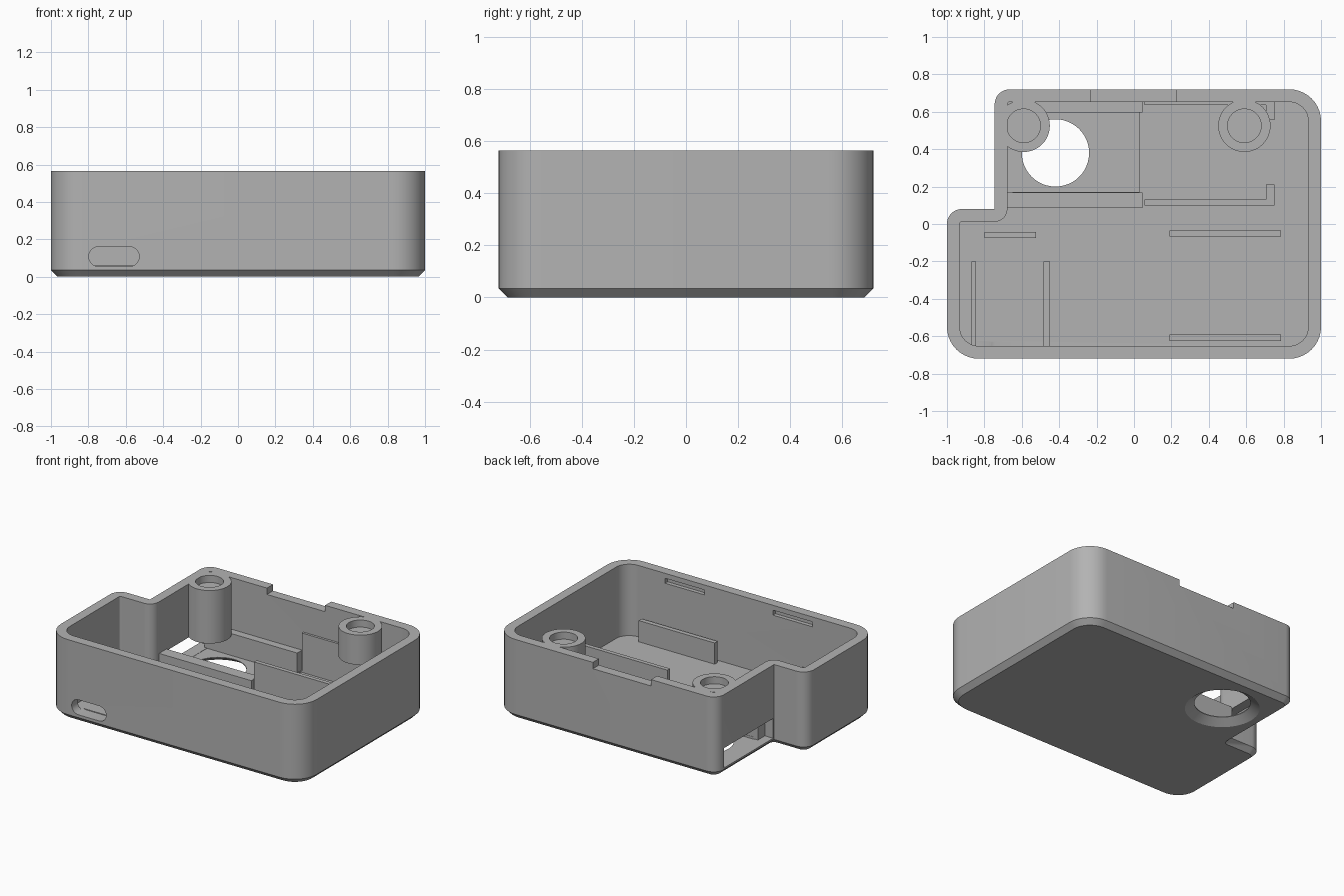
import bpy, bmesh, math
from mathutils import Matrix

cube = bpy.data.objects.get("Cube")
if cube:
    bpy.data.objects.remove(cube, do_unlink=True)

H, WALL, FLOOR, CHAMFER = 0.565, 0.068, 0.06, 0.035

grey = bpy.data.materials.new("plain grey plastic")
grey.use_nodes = True
colour = (0.45, 0.45, 0.45, 1)
grey.diffuse_color = colour
grey.node_tree.nodes["Principled BSDF"].inputs["Base Color"].default_value = colour


def finish(name, bm):
    bmesh.ops.remove_doubles(bm, verts=bm.verts, dist=1e-5)
    bmesh.ops.recalc_face_normals(bm, faces=bm.faces)
    mesh = bpy.data.meshes.new(name)
    bm.to_mesh(mesh)
    bm.free()
    mesh.materials.append(grey)
    ob = bpy.data.objects.new(name, mesh)
    bpy.context.collection.objects.link(ob)
    return ob


def box(name, x0, x1, y0, y1, z0, z1):
    bm = bmesh.new()
    m = Matrix.Translation(((x0 + x1) / 2, (y0 + y1) / 2, (z0 + z1) / 2))
    m = m @ Matrix.Diagonal((x1 - x0, y1 - y0, z1 - z0, 1))
    bmesh.ops.create_cube(bm, size=1, matrix=m)
    return finish(name, bm)


def cone(name, x, y, z0, z1, r0, r1):
    bm = bmesh.new()
    bmesh.ops.create_cone(bm, cap_ends=True, segments=48, radius1=r0, radius2=r1,
                          depth=z1 - z0, matrix=Matrix.Translation((x, y, (z0 + z1) / 2)))
    return finish(name, bm)


def activate(ob):
    bpy.ops.object.select_all(action='DESELECT')
    ob.select_set(True)
    bpy.context.view_layer.objects.active = ob


def cut(ob, cutter):
    cutter.hide_render = True
    mod = ob.modifiers.new("cut", 'BOOLEAN')
    mod.operation, mod.solver, mod.object = 'DIFFERENCE', 'EXACT', cutter
    activate(ob)
    bpy.ops.object.modifier_apply(modifier=mod.name)
    bpy.data.objects.remove(cutter, do_unlink=True)


def smooth(ob):
    activate(ob)
    bpy.ops.object.shade_smooth_by_angle(angle=math.radians(30))


def outline(d, steps=10):
    """Stepped plan with rounded corners, inset by d: x, y, radius, inward signs, start angle, turn."""
    corners = [(-1, -0.72, 0.17, 1, 1, 180, 1), (1, -0.72, 0.17, -1, 1, 270, 1),
               (1, 0.72, 0.17, -1, -1, 0, 1), (-0.745, 0.72, 0.08, 1, -1, 90, 1),
               (-0.745, 0.08, 0, 1, -1, 0, -1), (-1, 0.08, 0.08, 1, -1, 90, 1)]
    pts = []
    for x, y, r, sx, sy, start, turn in corners:
        cx, cy = x + sx * r, y + sy * r
        r = r - d * turn
        # the concave corner is centred on the outer corner itself
        for i in range(steps + 1):
            a = math.radians(start + turn * 90 * i / steps)
            pts.append((cx + r * math.cos(a), cy + r * math.sin(a)))
        if turn < 0:
            n = steps + 1
            pts[-n:] = [(x + r * math.cos(math.radians(-90 * i / steps)),
                         y + r * math.sin(math.radians(-90 * i / steps))) for i in range(n)]
    return pts


# Open shell with chamfered bottom edge
bm = bmesh.new()
rings = []
for d, z in ((CHAMFER, 0), (0, CHAMFER), (0, H), (WALL, H), (WALL, FLOOR)):
    rings.append([bm.verts.new((x, y, z)) for x, y in outline(d)])
for a, b in zip(rings, rings[1:]):
    for i in range(len(a)):
        j = (i + 1) % len(a)
        bm.faces.new((a[i], a[j], b[j], b[i]))
bm.faces.new(rings[0])
bm.faces.new(rings[-1])
shell = finish("case_shell", bm)

# Shallow floor pockets
cut(shell, box("pocket", -0.66, 0.03, 0.17, 0.6, 0.045, 0.1))
cut(shell, box("pocket", 0.05, 0.705, 0.13, 0.635, 0.052, 0.1))
# Side opening and rear rim notch
cut(shell, box("side_opening", -0.8, -0.65, 0.09, 0.64, 0.047, 0.187))
cut(shell, box("rim_notch", -0.23, 0.225, 0.6, 0.8, H - 0.045, H + 0.1))
# Flared round hole in the floor
cut(shell, cone("flare", -0.42, 0.38, -0.02, 0.04, 0.27, 0.18))
cut(shell, cone("hole", -0.42, 0.38, 0.02, 0.2, 0.18, 0.18))
# Latch slots inside the front wall
for x in (-0.535, 0.31):
    cut(shell, box("latch_slot", x, x + 0.31, -0.68, -0.6, 0.495, 0.53))

# Rounded port through the front wall
bm = bmesh.new()
ring = []
for side in (1, -1):
    for i in range(13):
        a = math.radians(-90 + 15 * i) + (0 if side > 0 else math.pi)
        ring.append(bm.verts.new((-0.663 + side * 0.082 + 0.053 * math.cos(a), -0.8,
                                  0.108 + 0.053 * math.sin(a))))
face = bm.faces.new(ring)
ext = bmesh.ops.extrude_face_region(bm, geom=[face])
bmesh.ops.translate(bm, vec=(0, 0.17, 0),
                    verts=[v for v in ext["geom"] if isinstance(v, bmesh.types.BMVert)])
cut(shell, finish("port", bm))
smooth(shell)

# Screw posts with recessed tops
for name, x, z0 in (("left_screw_post", 0.59, 0.355), ("right_screw_post", -0.59, 0.19)):
    post = cone(name, x, 0.525, z0, H, 0.14, 0.14)
    cut(post, cone("recess", x, 0.525, H - 0.05, H + 0.1, 0.09, 0.09))
    smooth(post)

# Board rails, holder walls and upright ribs standing on the floor
Z = 0.04
for name, x0, x1, y0, y1, top in (
        ("front_rail", -0.68, 0.045, 0.085, 0.168, 0.2),
        ("back_rail", -0.68, 0.045, 0.597, 0.66, 0.2),
        ("holder_front_wall", 0.055, 0.75, 0.1, 0.13, 0.33),
        ("holder_back_wall", 0.055, 0.75, 0.635, 0.66, 0.33),
        ("holder_front_end", 0.705, 0.75, 0.1, 0.21, 0.33),
        ("holder_back_end", 0.705, 0.75, 0.555, 0.66, 0.33),
        ("port_rib_outer", -0.87, -0.845, -0.66, -0.2, 0.19),
        ("port_rib_inner", -0.485, -0.45, -0.66, -0.2, 0.19),
        ("port_stop", -0.8, -0.525, -0.075, -0.042, 0.2),
        ("tray_back_rib", 0.19, 0.785, -0.068, -0.036, 0.21),
        ("tray_front_rib", 0.19, 0.785, -0.625, -0.592, 0.21)):
    box(name, x0, x1, y0, y1, Z, top)
